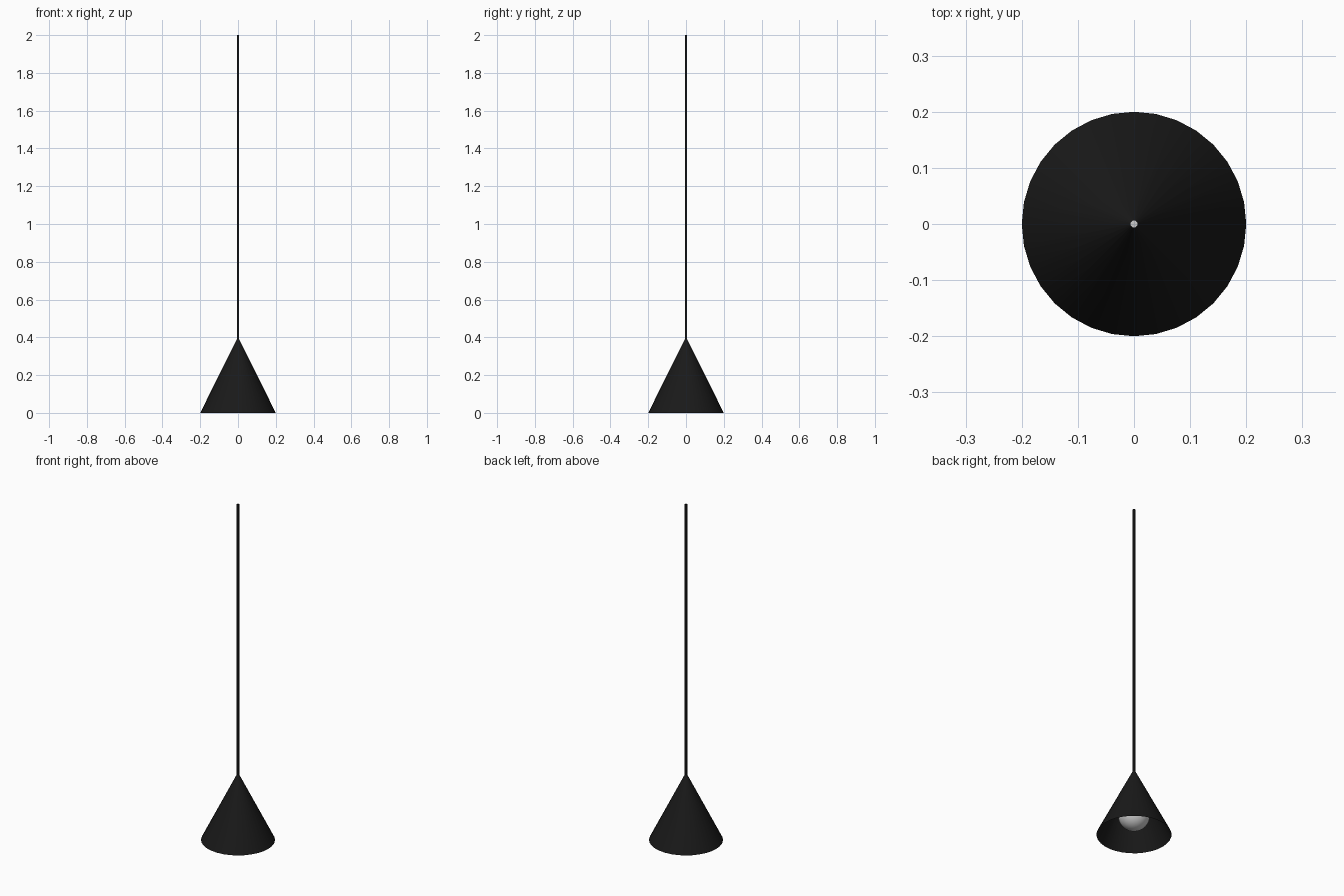
import bpy
import math

if "Cube" in bpy.data.objects:
    bpy.data.objects.remove(bpy.data.objects["Cube"])

# Matte black shared by the shade and the cable
black = bpy.data.materials.new("black")
black.diffuse_color = (0.01, 0.01, 0.01, 1)
black.use_nodes = True
black.node_tree.nodes["Principled BSDF"].inputs["Base Color"].default_value = black.diffuse_color


def finish(obj, name, material=None):
    obj.name = name
    if material:
        obj.data.materials.append(material)
    bpy.ops.object.shade_smooth_by_angle(angle=math.radians(35))


SHADE_R, SHADE_TOP, CABLE_W = 0.2, 0.39, 0.0105
BULB_R, BULB_Z = 0.085, 0.117

# Conical shade, a single thin skin open at both ends
bpy.ops.mesh.primitive_cone_add(vertices=32, radius1=SHADE_R, radius2=CABLE_W * 0.6,
                                depth=SHADE_TOP, end_fill_type='NOTHING',
                                location=(0, 0, SHADE_TOP / 2))
finish(bpy.context.object, "shade", black)

# Hanging cable: a thin square sleeve, open at both ends
low, high = SHADE_TOP - 0.005, 2.0
bpy.ops.mesh.primitive_cylinder_add(vertices=4, radius=CABLE_W / math.sqrt(2),
                                    depth=high - low, end_fill_type='NOTHING',
                                    location=(0, 0, (low + high) / 2),
                                    rotation=(0, 0, math.pi / 4))
finish(bpy.context.object, "cable", black)

# Round bulb inside the shade
bpy.ops.mesh.primitive_uv_sphere_add(segments=32, ring_count=16, radius=BULB_R,
                                     location=(0, 0, BULB_Z))
finish(bpy.context.object, "bulb")
